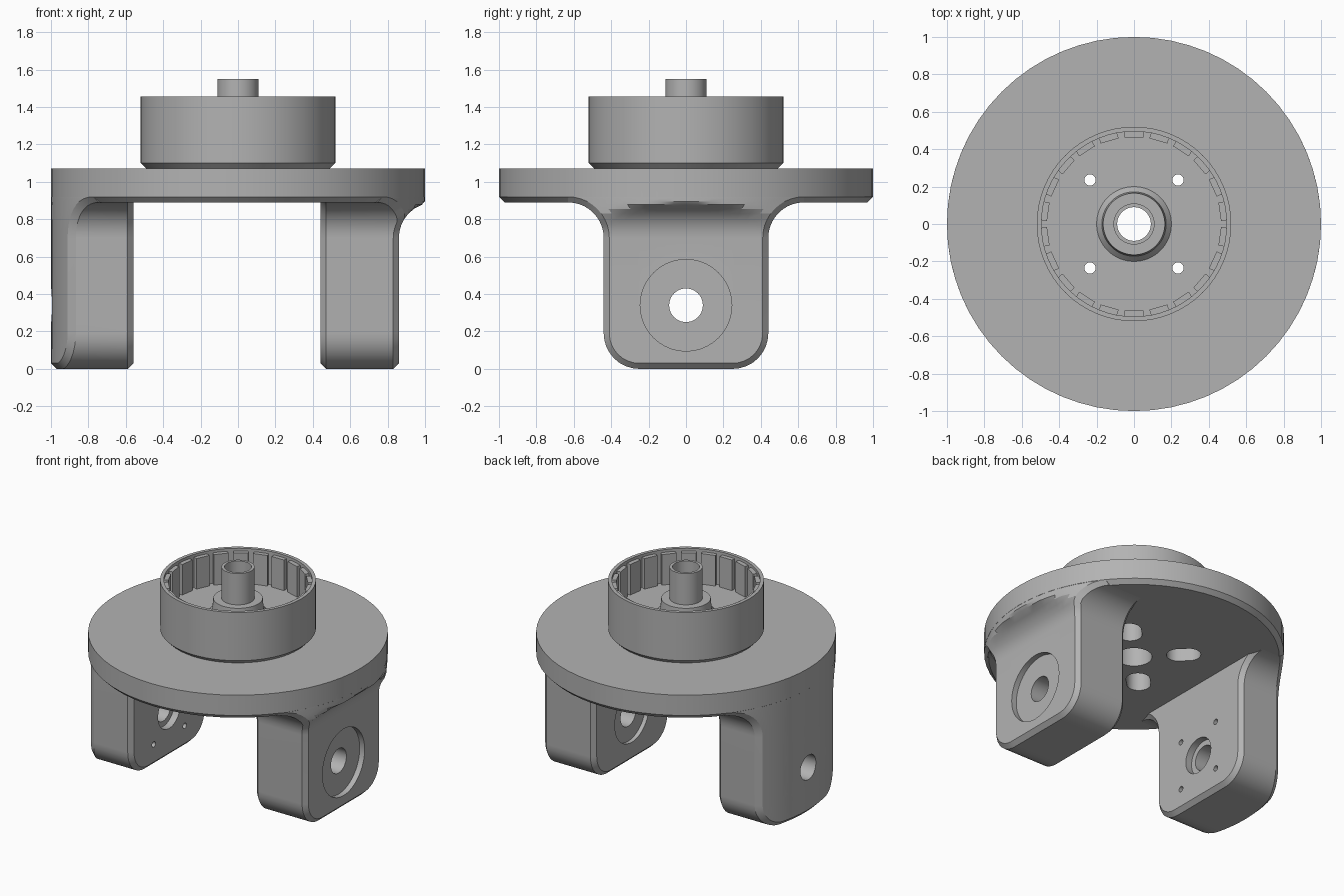
import bpy, bmesh
from math import sin, cos, pi, sqrt, radians
from mathutils import Matrix, Vector

if "Cube" in bpy.data.objects:
    bpy.data.objects.remove(bpy.data.objects["Cube"], do_unlink=True)

grey = bpy.data.materials.new("machined_grey")
grey.use_nodes = True
colour = (0.45, 0.45, 0.45, 1)
grey.diffuse_color = colour
grey.node_tree.nodes["Principled BSDF"].inputs["Base Color"].default_value = colour


def to_object(name, bm):
    bmesh.ops.recalc_face_normals(bm, faces=bm.faces)
    mesh = bpy.data.meshes.new(name)
    bm.to_mesh(mesh)
    bm.free()
    mesh.materials.append(grey)
    obj = bpy.data.objects.new(name, mesh)
    bpy.context.collection.objects.link(obj)
    return obj


def lathe(name, profile, segments=64):
    """Spin a closed (radius, z) outline around the z axis."""
    bm = bmesh.new()
    rings = []
    for k in range(segments):
        a = 2 * pi * k / segments
        rings.append([bm.verts.new((r * cos(a), r * sin(a), z)) for r, z in profile])
    n = len(profile)
    for k in range(segments):
        p, q = rings[k], rings[(k + 1) % segments]
        for i in range(n):
            j = (i + 1) % n
            bm.faces.new((p[i], q[i], q[j], p[j]))
    return to_object(name, bm)


def rod(radius, start, end, stretch=0):
    """Cylinder cutter between two points; stretch makes it a radial slot."""
    start, end = Vector(start), Vector(end)
    axis = end - start
    bm = bmesh.new()
    bmesh.ops.create_cone(bm, cap_ends=True, segments=40, radius1=radius,
                          radius2=radius, depth=axis.length)
    if stretch:
        for v in bm.verts:
            v.co.x += stretch if v.co.x > 0 else -stretch
        turn = Vector((start.x, start.y)).angle_signed(Vector((1, 0)))
        rot = Matrix.Rotation(turn, 4, "Z")
    else:
        rot = axis.to_track_quat("Z", "Y").to_matrix().to_4x4()
    bm.transform(Matrix.Translation((start + end) / 2) @ rot)
    obj = to_object("cutter", bm)
    obj.hide_render = True
    return obj


def cut(obj, cutters):
    for c in cutters:
        bpy.context.view_layer.objects.active = obj
        mod = obj.modifiers.new("cut", "BOOLEAN")
        mod.operation = "DIFFERENCE"
        mod.solver = "EXACT"
        mod.object = c
        bpy.ops.object.modifier_apply(modifier=mod.name)
        bpy.data.objects.remove(c, do_unlink=True)


# Arm outline: rounded foot, straight side, fillet flaring into the plate
WIDTH, FOOT, FILLET, UNDER, CHAMFER = 0.44, 0.19, 0.19, 0.89, 0.03


def outline(d):
    rows = []
    for k in range(9):
        a = -pi / 2 + pi / 2 * k / 8
        rows.append((WIDTH - FOOT + (FOOT - d) * cos(a), FOOT + (FOOT - d) * sin(a)))
    for k in range(11):
        a = pi - pi / 2 * k / 10
        rows.append((WIDTH + FILLET + (FILLET + d) * cos(a),
                     UNDER - FILLET + (FILLET + d) * sin(a)))
    rows.append((WIDTH + FILLET, 0.96))
    return rows


def make_arm(name, side, inner, outer):
    def face_x(y, z):
        rise = min(max(z - UNDER + FILLET, 0), FILLET)
        flat = outer + FILLET - sqrt(FILLET ** 2 - rise ** 2)
        return min(flat, sqrt(0.998 - y * y))

    cols = 16
    layers = [(CHAMFER, lambda y, z: inner),
              (0, lambda y, z: inner + CHAMFER),
              (0, lambda y, z: face_x(y, z) - CHAMFER),
              (CHAMFER, face_x)]
    last = len(outline(0)) - 1
    edge = [(0, j) for j in range(cols)] + [(i, cols) for i in range(last)]
    edge += [(last, j) for j in range(cols, 0, -1)] + [(i, 0) for i in range(last, 0, -1)]
    cells = [(i, j) for i in range(last + 1) for j in range(cols + 1)]
    bm = bmesh.new()
    grids = []
    for n, (d, fx) in enumerate(layers):
        rows, grid = outline(d), {}
        for i, j in (cells if n in (0, 3) else edge):
            w, z = rows[i]
            y = w * (2 * j / cols - 1)
            grid[i, j] = bm.verts.new((side * fx(y, z), y, z))
        grids.append(grid)
    for a, b in zip(grids, grids[1:]):
        for p, q in zip(edge, edge[1:] + edge[:1]):
            bm.faces.new((a[p], a[q], b[q], b[p]))
    for g in (grids[0], grids[3]):
        for i in range(last):
            for j in range(cols):
                bm.faces.new((g[i, j], g[i, j + 1], g[i + 1, j + 1], g[i + 1, j]))
    return to_object(name, bm)


AXLE = 0.34


def bore(radius, x0, x1, y=0, z=AXLE):
    return rod(radius, (x0, y, z), (x1, y, z))


# Left arm: flat outer face with shallow bearing seats on both sides
left_arm = make_arm("left_arm", 1, 0.44, 0.86)
cut(left_arm, [bore(0.245, 0.82, 1.1), bore(0.2, 0.3, 0.47), bore(0.09, 0.3, 1.1)])

# Right arm: outer face follows the plate rim, with a deep motor pocket
right_arm = make_arm("right_arm", -1, 0.56, 2)
cut(right_arm, [bore(0.245, -1.2, -0.71), bore(0.13, -0.61, -0.4), bore(0.09, -1.2, -0.4)])
cut(right_arm, [bore(0.02, -0.8, -0.4, sy * 0.18, AXLE + sz * 0.18)
                for sy in (-1, 1) for sz in (-1, 1)])

# Round plate with radial screw slots
plate = lathe("round_plate", [(0.12, 0.89), (0.97, 0.89), (1, 0.92), (1, 1.07), (0.12, 1.07)])
corners = [(sx * 0.235, sy * 0.235) for sx in (-1, 1) for sy in (-1, 1)]
cut(plate, [rod(0.08, (x, y, 0.8), (x, y, 1.2), 0.035) for x, y in corners])

# Open motor housing with centre boss and hollow shaft
housing = lathe("motor_housing", [
    (0.09, 1.07), (0.49, 1.07), (0.52, 1.10), (0.52, 1.455), (0.495, 1.455),
    (0.495, 1.21), (0.2, 1.21), (0.172, 1.24), (0.165, 1.32), (0.11, 1.32),
    (0.11, 1.55), (0.09, 1.55)])
cut(housing, [rod(0.03, (x, y, 1), (x, y, 1.3)) for x, y in corners])

# Ring of magnets lining the housing wall
bm = bmesh.new()
COUNT = 22
for k in range(COUNT):
    turn = Matrix.Rotation(2 * pi * (k + 0.5) / COUNT, 4, "Z")
    place = turn @ Matrix.Translation((0.48, 0, 1.32)) @ Matrix.Diagonal((0.034, 0.1, 0.23, 1))
    bmesh.ops.create_cube(bm, size=1, matrix=place)
magnets = to_object("magnet_ring", bm)

# Smooth curved walls, keep the machined edges sharp
for obj in (left_arm, right_arm, plate, housing, magnets):
    bpy.ops.object.select_all(action="DESELECT")
    obj.select_set(True)
    bpy.context.view_layer.objects.active = obj
    bpy.ops.object.shade_smooth_by_angle(angle=radians(25))
